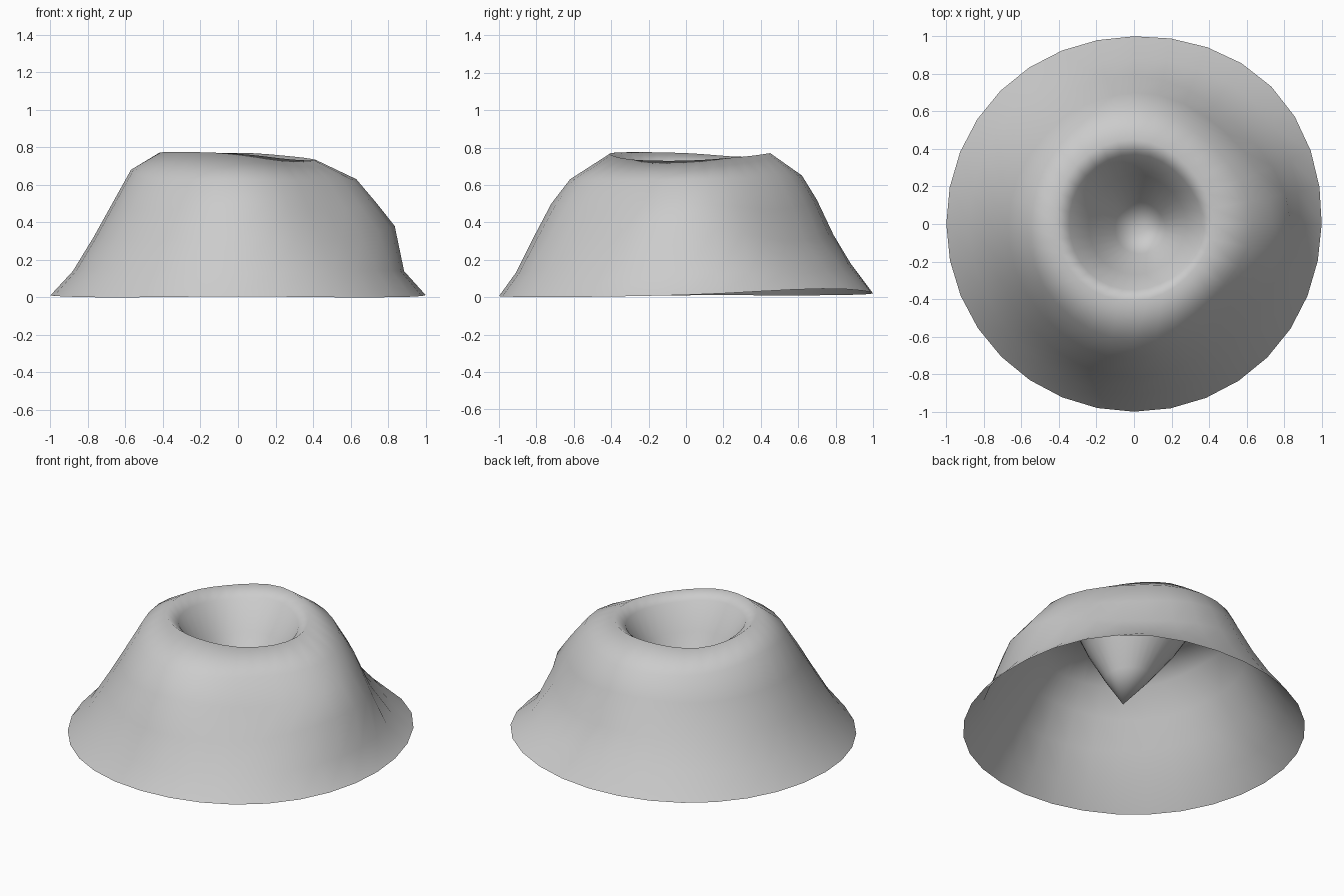
import bpy, bmesh, math

if "Cube" in bpy.data.objects:
    bpy.data.objects.remove(bpy.data.objects["Cube"])

# Flank profiles (radius, height) for 8 compass directions, east first, counter-clockwise;
# each runs from the base edge up to the crater rim
PROFILES = [
    [(1, .012), (.885, .14), (.835, .38), (.74, .50), (.63, .63), (.42, .73)],
    [(1.035, .045), (.91, .13), (.76, .30), (.69, .47), (.59, .64), (.42, .75)],
    [(1, .02), (.88, .18), (.79, .33), (.70, .52), (.62, .65), (.45, .77)],
    [(1.005, .01), (.89, .15), (.78, .31), (.67, .50), (.60, .65), (.44, .75)],
    [(1, .01), (.88, .14), (.77, .32), (.67, .50), (.57, .68), (.42, .77)],
    [(1, .00), (.88, .15), (.78, .31), (.69, .46), (.59, .63), (.42, .775)],
    [(1, .005), (.91, .13), (.82, .31), (.72, .50), (.62, .63), (.41, .765)],
    [(1.005, .00), (.89, .14), (.78, .31), (.67, .47), (.57, .62), (.40, .735)],
]
SEGMENTS = 32
TIP = (.05, -.04, .17)


def blend(k, c, u):
    """Periodic Catmull-Rom blend of one profile value around the cone."""
    i, t = int(u), u - int(u)
    a, b, d, e = (PROFILES[(i + n) % 8][k][c] for n in (-1, 0, 1, 2))
    return b + .5 * t * (d - a + t * (2 * a - 5 * b + 4 * d - e + t * (3 * (b - d) + e - a)))


bm = bmesh.new()
rings = []
# Outer flank rings
for k in range(6):
    ring = []
    for s in range(SEGMENTS):
        ang = 2 * math.pi * s / SEGMENTS
        u = s * 8 / SEGMENTS
        r, z = blend(k, 0, u), blend(k, 1, u)
        ring.append(bm.verts.new((r * math.cos(ang), r * math.sin(ang), max(z, 0))))
    rings.append(ring)

# Crater wall rings narrowing towards the tip
rim = rings[-1]
for across, down in ((.16, .09), (.38, .38), (.68, .70)):
    rings.append([bm.verts.new((v.co.x + (TIP[0] - v.co.x) * across,
                                v.co.y + (TIP[1] - v.co.y) * across,
                                v.co.z + (TIP[2] - v.co.z) * down)) for v in rim])

# Skin the rings and close the crater at its tip
for lo, hi in zip(rings, rings[1:]):
    for s in range(SEGMENTS):
        n = (s + 1) % SEGMENTS
        bm.faces.new((lo[s], lo[n], hi[n], hi[s]))
tip = bm.verts.new(TIP)
for s in range(SEGMENTS):
    bm.faces.new((rings[-1][s], rings[-1][(s + 1) % SEGMENTS], tip))
for f in bm.faces:
    f.smooth = True

mesh = bpy.data.meshes.new("volcano_cone")
bm.to_mesh(mesh)
bm.free()
bpy.context.collection.objects.link(bpy.data.objects.new("volcano_cone", mesh))
